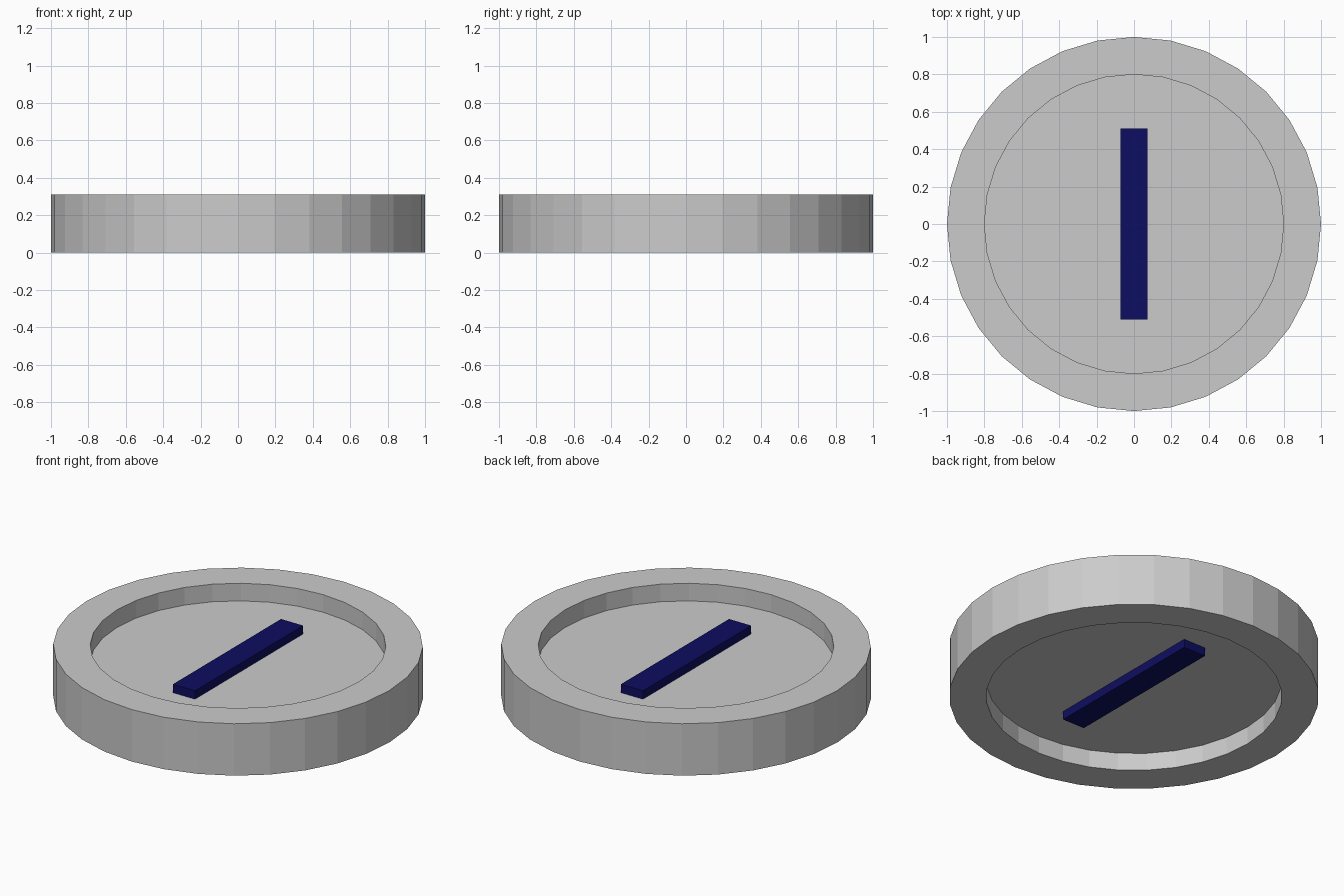
import bpy, bmesh, math

if "Cube" in bpy.data.objects:
    bpy.data.objects.remove(bpy.data.objects["Cube"])

SIDES = 32
H = 0.31          # rim height
MID = H / 2
WEB = 0.05        # half thickness of the recessed disc
BAR_H = 0.05      # how far each bar stands proud


def finish(name, bm, mat=None):
    bmesh.ops.recalc_face_normals(bm, faces=bm.faces)
    me = bpy.data.meshes.new(name)
    bm.to_mesh(me)
    bm.free()
    ob = bpy.data.objects.new(name, me)
    bpy.context.collection.objects.link(ob)
    if mat:
        me.materials.append(mat)
    return ob


# Disc body: revolved rings with a shallow recess on both faces
bm = bmesh.new()
profile = [(0.8, MID - WEB), (0.8, 0), (1, 0), (1, H), (0.8, H), (0.8, MID + WEB)]
rings = [[bm.verts.new((r * math.cos(i * math.tau / SIDES),
                        r * math.sin(i * math.tau / SIDES), z))
          for i in range(SIDES)] for r, z in profile]
for a, b in zip(rings, rings[1:]):
    for i in range(SIDES):
        j = (i + 1) % SIDES
        bm.faces.new((a[i], a[j], b[j], b[i]))
bm.faces.new(rings[0])
bm.faces.new(rings[-1])
finish("disc_body", bm)

# Raised navy bar on each recessed face
navy = bpy.data.materials.new("navy")
navy.diffuse_color = (0.004, 0.004, 0.12, 1)
navy.use_nodes = True
navy.node_tree.nodes["Principled BSDF"].inputs["Base Color"].default_value = navy.diffuse_color
for name, side in (("top_bar", 1), ("bottom_bar", -1)):
    bm = bmesh.new()
    bmesh.ops.create_cube(bm, size=1)
    bmesh.ops.scale(bm, vec=(0.146, 1.02, BAR_H), verts=bm.verts)
    bmesh.ops.translate(bm, vec=(0, 0, MID + side * (WEB + BAR_H / 2)), verts=bm.verts)
    finish(name, bm, navy)
